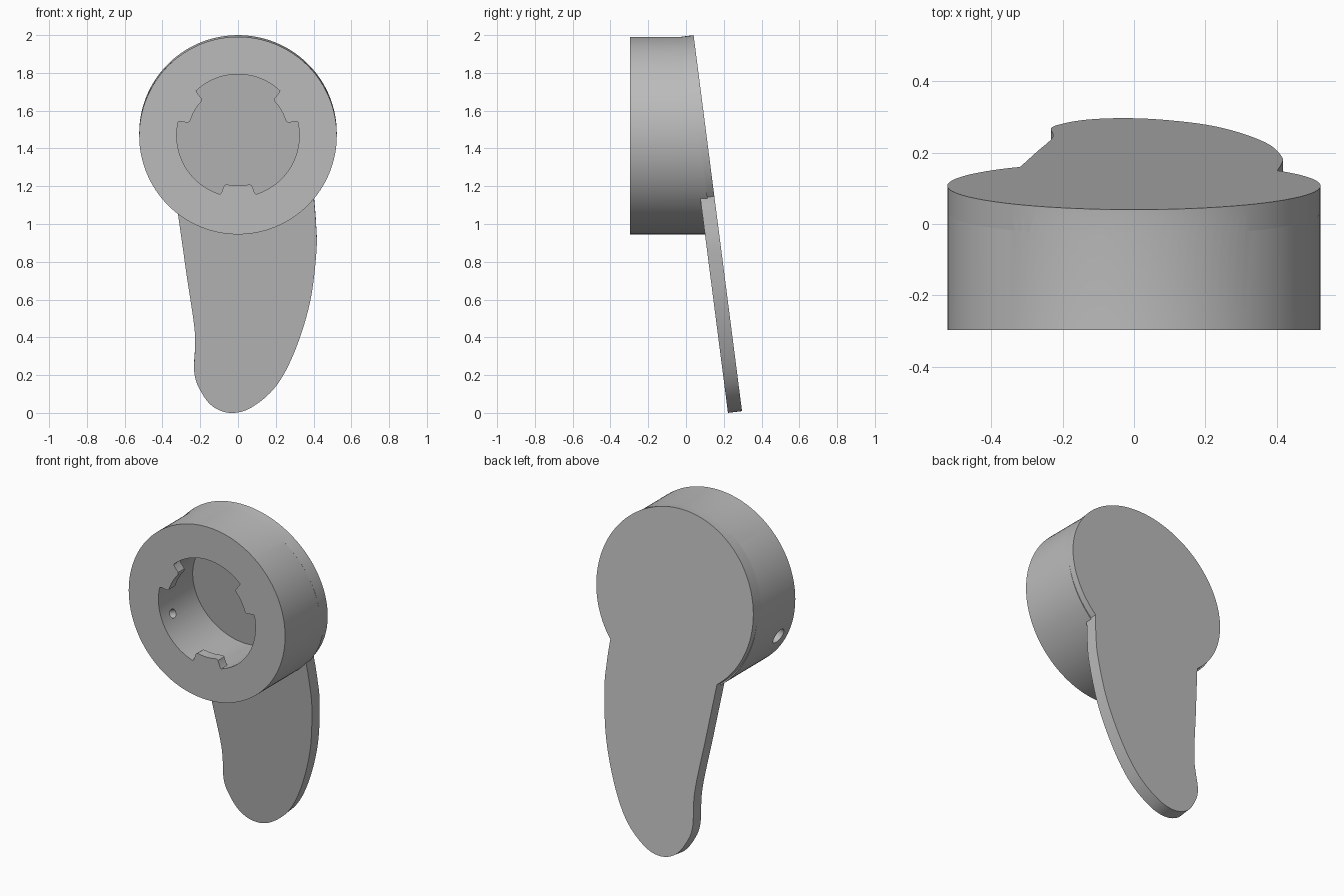
import bpy, bmesh, math
from math import sin, cos, pi, radians
from mathutils import Matrix, Vector

cube = bpy.data.objects.get("Cube")
if cube:
    bpy.data.objects.remove(cube, do_unlink=True)

TILT = math.atan(0.1288)      # lean of the back plate
AXIS_Z = 1.468                # height of the ring axis
RADIUS = 0.523
FRONT = -0.297
PLATE = 0.075
PLATE_Z = 1.481               # centre of the plate's round end
PLATE_Y = 0.107

grey = bpy.data.materials.new("plain grey")
grey.use_nodes = True
grey.diffuse_color = (0.5, 0.5, 0.5, 1)
grey.node_tree.nodes["Principled BSDF"].inputs["Base Color"].default_value = (0.5, 0.5, 0.5, 1)


def back_y(z):
    """Depth of the leaning back plane at a height."""
    return PLATE_Y - math.tan(TILT) * (z - PLATE_Z)


def prism(name, outline, front, back):
    """Solid between two depth functions over an x-z outline."""
    bm = bmesh.new()
    near = [bm.verts.new((x, front(z), z)) for x, z in outline]
    far = [bm.verts.new((x, back(z), z)) for x, z in outline]
    bm.faces.new(near)
    bm.faces.new(far[::-1])
    n = len(outline)
    for i in range(n):
        j = (i + 1) % n
        bm.faces.new((near[j], near[i], far[i], far[j]))
    bmesh.ops.recalc_face_normals(bm, faces=bm.faces)
    return finish(name, bm)


def finish(name, bm):
    mesh = bpy.data.meshes.new(name)
    bm.to_mesh(mesh)
    bm.free()
    mesh.materials.append(grey)
    obj = bpy.data.objects.new(name, mesh)
    bpy.context.collection.objects.link(obj)
    return obj


def arc(radius, start, end, steps, cz=0.0):
    return [(radius * cos(radians(start + (end - start) * i / steps)),
             cz + radius * sin(radians(start + (end - start) * i / steps)))
            for i in range(steps + 1)]


def spline(points, steps=8):
    """Smooth curve through the points."""
    p = [Vector(q) for q in points]
    p = [2 * p[0] - p[1]] + p + [2 * p[-1] - p[-2]]
    out = []
    for a, b, c, d in zip(p, p[1:], p[2:], p[3:]):
        for i in range(steps):
            t = i / steps
            out.append(tuple(0.5 * (2 * b + (c - a) * t + (2 * a - 5 * b + 4 * c - d) * t * t
                                    + (3 * b - a - 3 * c + d) * t ** 3)))
    return out + [tuple(p[-2])]


def combine(target, tool, operation):
    mod = target.modifiers.new(operation.lower(), "BOOLEAN")
    mod.operation = operation
    mod.solver = "EXACT"
    mod.object = tool
    bpy.context.view_layer.objects.active = target
    bpy.ops.object.modifier_apply(modifier=mod.name)
    bpy.data.objects.remove(tool, do_unlink=True)


# Ring body, its back buried in the leaning plate
body = prism("ring_with_lever", arc(RADIUS, 0, 360, 128, AXIS_Z)[:-1],
             lambda z: FRONT, lambda z: back_y(z) - PLATE / 2)

# Leaning plate: round end flowing into the lever arm
lever = [(-0.318, 1.055), (-0.272, 0.73), (-0.228, 0.42), (-0.232, 0.22), (-0.2, 0.12),
         (-0.135, 0.035), (-0.04, 0.0), (0.07, 0.028), (0.2, 0.14), (0.3, 0.325),
         (0.38, 0.58), (0.415, 0.85), (0.413, 1.0), (0.402, 1.137)]
lever = [(x, (z - PLATE_Z + PLATE * sin(TILT)) / cos(TILT)) for x, z in lever]
outline = arc(RADIUS, -40, 232, 96) + spline(lever)
plate = prism("plate", outline, lambda z: -PLATE, lambda z: 0.0)
plate.data.transform(Matrix.Translation((0, PLATE_Y, PLATE_Z)) @ Matrix.Rotation(TILT, 4, "X"))
combine(body, plate, "UNION")

# Bore down to the plate
bore = prism("bore_cutter", arc(0.325, 0, 360, 96, AXIS_Z)[:-1],
             lambda z: FRONT + 0.06, lambda z: back_y(z) - PLATE / cos(TILT))
combine(body, bore, "DIFFERENCE")

# Mouth of the bore, leaving three locking lugs
mouth = []
for middle in (30, 150, 270):
    lug = [(0.3245, -17), (0.315, -16.2), (0.275, -15.6), (0.267, -14)]
    lug += [(0.265, a) for a in range(-12, 13, 4)]
    lug += [(r, -a) for r, a in lug[3::-1]]
    mouth += [(r * cos(radians(middle + a)), AXIS_Z + r * sin(radians(middle + a))) for r, a in lug]
    mouth += arc(0.3245, middle + 17, middle + 103, 24, AXIS_Z)[1:-1]
combine(body, prism("mouth_cutter", mouth, lambda z: FRONT - 0.1, lambda z: FRONT + 0.09), "DIFFERENCE")

# Stepped radial screw hole in the side
angle = radians(202)
direction = Vector((cos(angle), 0, sin(angle)))
for radius, start, end in ((0.026, 0.25, 0.6), (0.047, 0.4, 0.65)):
    bm = bmesh.new()
    bmesh.ops.create_cone(bm, cap_ends=True, segments=32, radius1=radius, radius2=radius,
                          depth=end - start)
    place = Matrix.Translation(direction * (start + end) / 2 + Vector((0, FRONT + 0.105, AXIS_Z)))
    bm.transform(place @ direction.to_track_quat("Z", "Y").to_matrix().to_4x4())
    combine(body, finish("hole_cutter", bm), "DIFFERENCE")

# Smooth curved walls, sharp rims
bpy.ops.object.select_all(action="DESELECT")
body.select_set(True)
bpy.context.view_layer.objects.active = body
bpy.ops.object.shade_smooth_by_angle(angle=radians(30))
